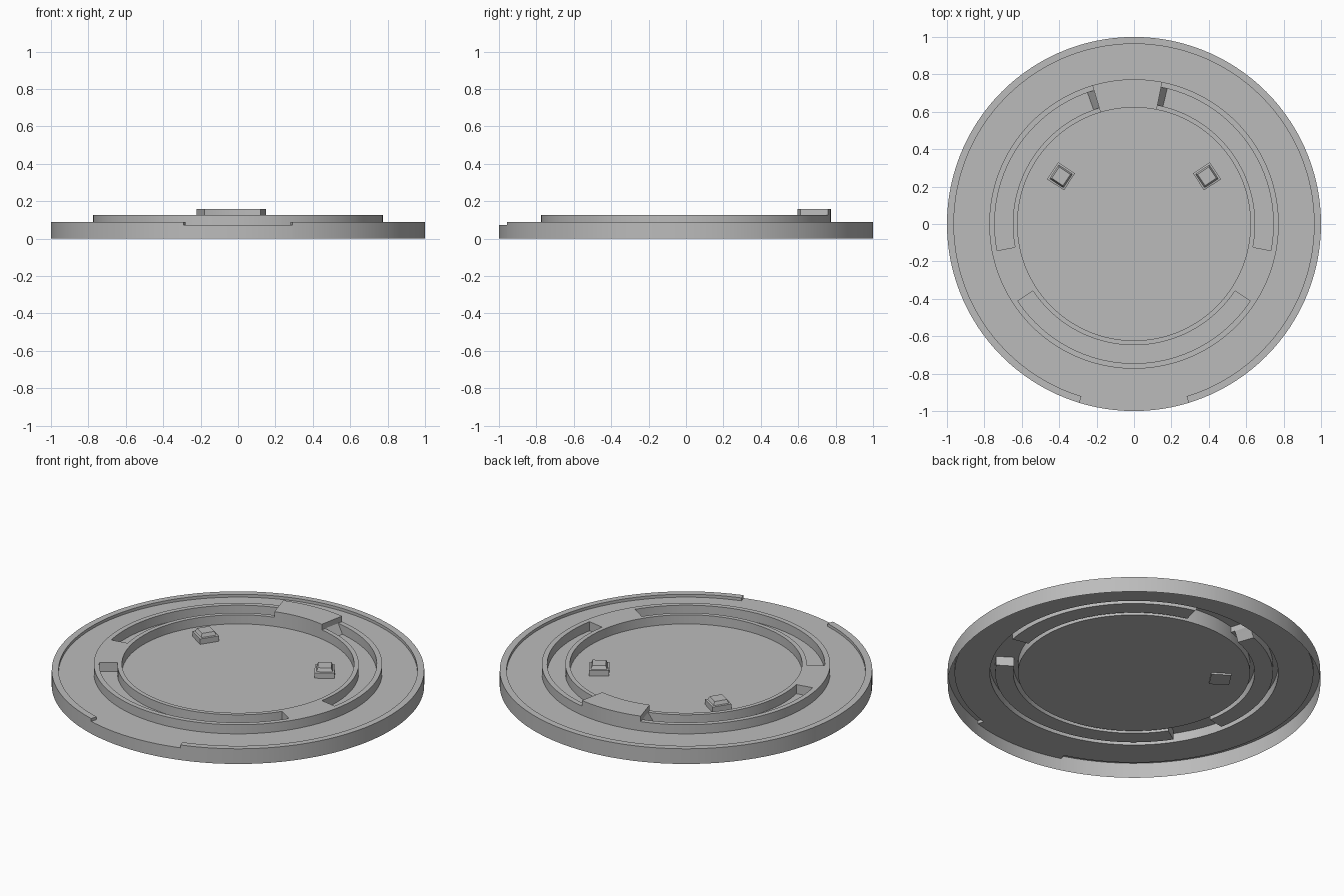
import bpy, bmesh
from math import sin, cos, radians, atan2, hypot
from mathutils import Matrix, Vector

cube = bpy.data.objects.get("Cube")
if cube:
    bpy.data.objects.remove(cube, do_unlink=True)

grey = bpy.data.materials.new("plain_grey")
grey.use_nodes = True
GREY = (0.5, 0.5, 0.5, 1)
grey.diffuse_color = GREY
grey.node_tree.nodes["Principled BSDF"].inputs["Base Color"].default_value = GREY

# Levels
FLOOR, RIM, RING, BLOCK = 0.073, 0.09, 0.127, 0.16

# Angles in degrees, counter-clockwise from +x
GAP = (253, 287)
BLOCK_ARC = (78.8, 106.7)
RAMP_UP, RAMP_DOWN = (76.2, 78.8), (106.7, 109.5)
GROOVES = ((0, 76.2), (109.5, 191), (213.5, 326.5), (349, 360))
breaks = {a for arc in (GAP, BLOCK_ARC, RAMP_UP, RAMP_DOWN) + GROOVES for a in arc}
steps = {float(a) for a in range(0, 360, 3) if all(abs(a - b) > 0.9 for b in breaks)}
ANGLES = sorted(steps | breaks)


def finish(bm, name):
    mesh = bpy.data.meshes.new(name)
    bm.to_mesh(mesh)
    bm.free()
    mesh.materials.append(grey)
    obj = bpy.data.objects.new(name, mesh)
    bpy.context.collection.objects.link(obj)
    return obj


def inside(a, arc):
    return arc[0] <= a <= arc[1]


def stepped_sheet(name, radii, height, outside=None, inner=None):
    """Open stepped sheet; height(band, mid, a) gives the level along each cell."""
    bm = bmesh.new()

    def quad(*points):
        if len({tuple(round(c, 5) for c in p) for p in points}) > 2:
            bm.faces.new([bm.verts.new(p) for p in points])

    def pt(r, a, z):
        return (r * cos(radians(a)), r * sin(radians(a)), z)

    bands = len(radii) - 1
    cells = list(zip(ANGLES[:-1], ANGLES[1:]))

    def level(b, i):
        a0, a1 = cells[i % len(cells)]
        mid = (a0 + a1) / 2
        return height(b, mid, a0), height(b, mid, a1)

    for i, (a0, a1) in enumerate(cells):
        for b in range(bands):
            r0, r1 = radii[b], radii[b + 1]
            h0, h1 = level(b, i)
            # Tread
            quad(pt(r0, a0, h0), pt(r1, a0, h0), pt(r1, a1, h1), pt(r0, a1, h1))
            # Wall towards the next band
            g0, g1 = level(b + 1, i) if b + 1 < bands else (outside, outside)
            if g0 is not None and (g0, g1) != (h0, h1):
                quad(pt(r1, a0, g0), pt(r1, a1, g1), pt(r1, a1, h1), pt(r1, a0, h0))
            if b == 0 and inner is not None:
                quad(pt(r0, a0, h0), pt(r0, a1, h1), pt(r0, a1, inner), pt(r0, a0, inner))
            # Wall towards the next sector
            n0 = level(b, i + 1)[0]
            if abs(n0 - h1) > 1e-5:
                quad(pt(r1, a1, n0), pt(r0, a1, n0), pt(r0, a1, h1), pt(r1, a1, h1))
    bmesh.ops.remove_doubles(bm, verts=bm.verts, dist=1e-5)
    obj = finish(bm, name)
    bpy.ops.object.select_all(action='DESELECT')
    obj.select_set(True)
    bpy.context.view_layer.objects.active = obj
    bpy.ops.object.shade_smooth_by_angle(angle=radians(30))
    return obj


def rim_height(band, mid, a):
    return RIM if band == 1 and not inside(mid, GAP) else FLOOR


def ring_height(band, mid, a):
    if inside(mid, BLOCK_ARC):
        return BLOCK
    if band != 1:
        return RING
    if inside(mid, RAMP_UP):
        t = (a - RAMP_UP[0]) / (RAMP_UP[1] - RAMP_UP[0])
        return FLOOR + t * (RING - FLOOR)
    if inside(mid, RAMP_DOWN):
        t = (a - RAMP_DOWN[0]) / (RAMP_DOWN[1] - RAMP_DOWN[0])
        return RING - t * (RING - FLOOR)
    return FLOOR if any(inside(mid, g) for g in GROOVES) else RING


# Outer plate with its raised rim and the front gap
stepped_sheet("outer_plate_and_rim", (0.774, 0.963, 1), rim_height, outside=0)
# Grooved ring with its raised block at the back
stepped_sheet("grooved_ring", (0.623, 0.648, 0.745, 0.774), ring_height,
              outside=FLOOR, inner=FLOOR)
# Flat centre
stepped_sheet("centre_floor", (0, 0.623), lambda band, mid, a: FLOOR)


def stud(name, x, y, bottom):
    """Square stud with a narrower, tapered cap, turned towards the centre."""
    bm = bmesh.new()
    layers = ((0.054, bottom), (0.054, 0.105), (0.044, 0.107), (0.036, 0.127))
    corners = ((-1, -1), (1, -1), (1, 1), (-1, 1))
    loops = [[bm.verts.new((s * i, s * j, z)) for i, j in corners] for s, z in layers]
    for low, high in zip(loops, loops[1:]):
        for k in range(4):
            n = (k + 1) % 4
            bm.faces.new((low[k], low[n], high[n], high[k]))
    bm.faces.new(loops[-1])
    bm.faces.new(loops[0][::-1])
    bm.transform(Matrix.Translation(Vector((x, y, 0)))
                 @ Matrix.Rotation(atan2(y, x), 4, 'Z'))
    finish(bm, name)


stud("left_stud", 0.39, 0.255, FLOOR)
stud("right_stud", -0.39, 0.255, FLOOR - 0.01)
